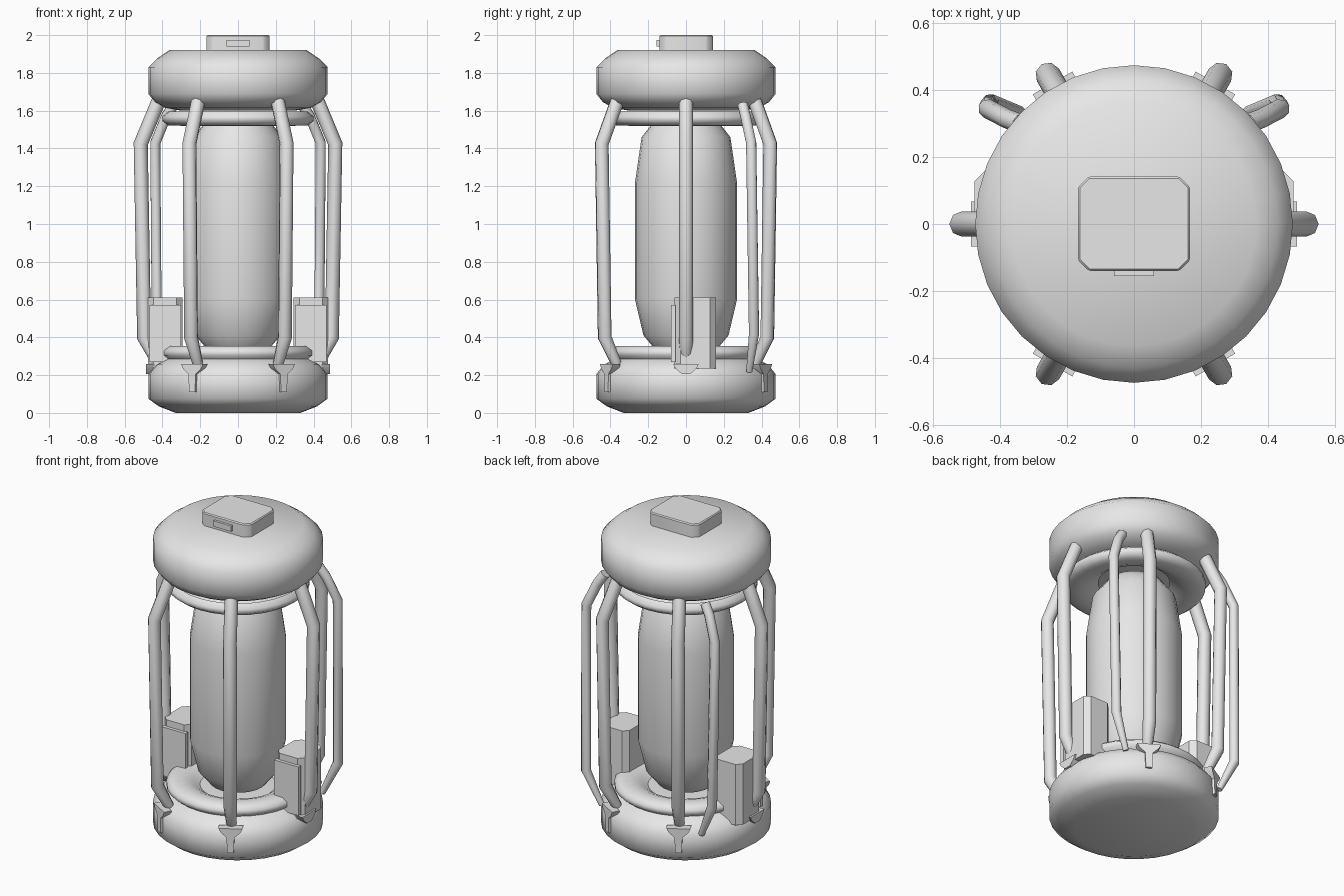
import bpy, bmesh, math
from mathutils import Vector

if "Cube" in bpy.data.objects:
    bpy.data.objects.remove(bpy.data.objects["Cube"])

grey = bpy.data.materials.new("plain_grey")
grey.diffuse_color = (0.8, 0.8, 0.8, 1)
grey.use_nodes = True
grey.node_tree.nodes["Principled BSDF"].inputs["Base Color"].default_value = grey.diffuse_color


def finish(obj, angle):
    obj.data.materials.clear()
    obj.data.materials.append(grey)
    bpy.ops.object.select_all(action='DESELECT')
    obj.select_set(True)
    bpy.context.view_layer.objects.active = obj
    if obj.type == 'CURVE':
        bpy.ops.object.convert(target='MESH')
        obj = bpy.context.view_layer.objects.active
    bpy.ops.object.shade_smooth_by_angle(angle=math.radians(angle))
    return obj


def add(name, bm, angle=30):
    bmesh.ops.recalc_face_normals(bm, faces=bm.faces)
    me = bpy.data.meshes.new(name)
    bm.to_mesh(me)
    bm.free()
    obj = bpy.data.objects.new(name, me)
    bpy.context.collection.objects.link(obj)
    return finish(obj, angle)


def lathe(name, profile, steps=32, angle=65):
    bm = bmesh.new()
    vs = [bm.verts.new((r, 0, z)) for r, z in profile]
    es = [bm.edges.new(p) for p in zip(vs, vs[1:])]
    bmesh.ops.spin(bm, geom=vs + es, cent=(0, 0, 0), axis=(0, 0, 1),
                   angle=2 * math.pi, steps=steps)
    bmesh.ops.remove_doubles(bm, verts=bm.verts, dist=1e-4)
    return add(name, bm, angle)


def prism(name, pts, direction, bevel=0.0):
    """Extrude a flat outline along a direction."""
    bm = bmesh.new()
    face = bm.faces.new([bm.verts.new(p) for p in pts])
    ext = bmesh.ops.extrude_face_region(bm, geom=[face])
    bmesh.ops.translate(bm, vec=direction,
                        verts=[v for v in ext['geom'] if isinstance(v, bmesh.types.BMVert)])
    if bevel:
        bmesh.ops.bevel(bm, geom=bm.edges[:], offset=bevel, segments=1, affect='EDGES')
    return add(name, bm)


def block(name, x0, x1, y0, y1, z0, z1, cut=0.0, bevel=0.0):
    """Upright box with clipped vertical corners."""
    c = cut
    pts = [(x0 + c, y0), (x1 - c, y0), (x1, y0 + c), (x1, y1 - c),
           (x1 - c, y1), (x0 + c, y1), (x0, y1 - c), (x0, y0 + c)]
    if not c:
        pts = [(x0, y0), (x1, y0), (x1, y1), (x0, y1)]
    return prism(name, [(x, y, z0) for x, y in pts], (0, 0, z1 - z0), bevel)


def tube(name, pts, radius, tip):
    cu = bpy.data.curves.new(name, 'CURVE')
    cu.dimensions = '3D'
    cu.bevel_depth = radius
    cu.bevel_resolution = 2
    cu.use_fill_caps = True
    sp = cu.splines.new('POLY')
    sp.points.add(len(pts) - 1)
    for p, co in zip(sp.points, pts):
        p.co = (*co, 1)
    sp.points[-1].radius = tip
    obj = bpy.data.objects.new(name, cu)
    bpy.context.collection.objects.link(obj)
    return finish(obj, 50)


# Base drum and top cap
lathe("base_drum", [(0, 0), (0.33, 0), (0.42, 0.035), (0.475, 0.075), (0.475, 0.205),
                    (0.435, 0.255), (0.36, 0.295), (0.2, 0.31), (0, 0.31)])
lathe("top_cap", [(0, 1.6), (0.3, 1.6), (0.385, 1.615), (0.44, 1.645), (0.475, 1.69),
                  (0.475, 1.83), (0.43, 1.875), (0.365, 1.92), (0, 1.92)])

# Collar rings around both ends of the core
ring = [(0.2, 0.30), (0.25, 0.335), (0.30, 0.355), (0.37, 0.353),
        (0.4, 0.33), (0.4, 0.305), (0.37, 0.28)]
lathe("lower_collar", ring)
lathe("upper_collar", [(r, 1.875 - z) for r, z in ring])

# Central core
lathe("core", [(0, 0.3), (0.16, 0.33), (0.175, 0.35), (0.225, 0.41), (0.27, 0.6),
               (0.27, 1.22), (0.235, 1.46), (0.18, 1.53), (0.16, 1.56), (0, 1.58)], 24)

# Six cage bars with foot brackets
for i in range(6):
    a = math.radians(60 * i)
    out = Vector((math.cos(a), math.sin(a), 0))
    side = Vector((-math.sin(a), math.cos(a), 0))
    up = Vector((0, 0, 1))
    path = [(0.41, 1.67), (0.425, 1.64), (0.515, 1.425), (0.497, 0.4), (0.425, 0.26)]
    tube("cage_bar", [out * r + up * z for r, z in path], 0.038, 0.75)
    shape = [(-0.068, 0.26), (0.068, 0.26), (0.055, 0.235), (0.022, 0.205),
             (-0.022, 0.205), (-0.055, 0.235)]
    if i % 3:
        shape[4:4] = [(0.018, 0.11), (-0.018, 0.11)]
    prism("foot_bracket", [out * 0.44 + side * s + up * z for s, z in shape], out * 0.047)

for s in (-1, 1):
    # Slim extra bars at the back
    tube("slim_bar", [(s * 0.34, 0.30, 1.63), (s * 0.38, 0.315, 1.57), (s * 0.438, 0.345, 1.43),
                      (s * 0.43, 0.36, 0.42), (s * 0.34, 0.335, 0.22)], 0.029, 0.6)
    # Side boxes with a front panel
    x0, x1 = sorted((s * 0.295, s * 0.477))
    block("side_box", x0, x1, -0.06, 0.158, 0.235, 0.61, 0.03)
    x0, x1 = sorted((s * 0.303, s * 0.468))
    block("side_box_panel", x0, x1, -0.08, -0.055, 0.27, 0.57)

# Lid block with a small front plate
block("lid_block", -0.168, 0.168, -0.14, 0.142, 1.9, 2.0, 0.032, 0.006)
block("lid_plate", -0.06, 0.06, -0.155, -0.135, 1.94, 1.975)
